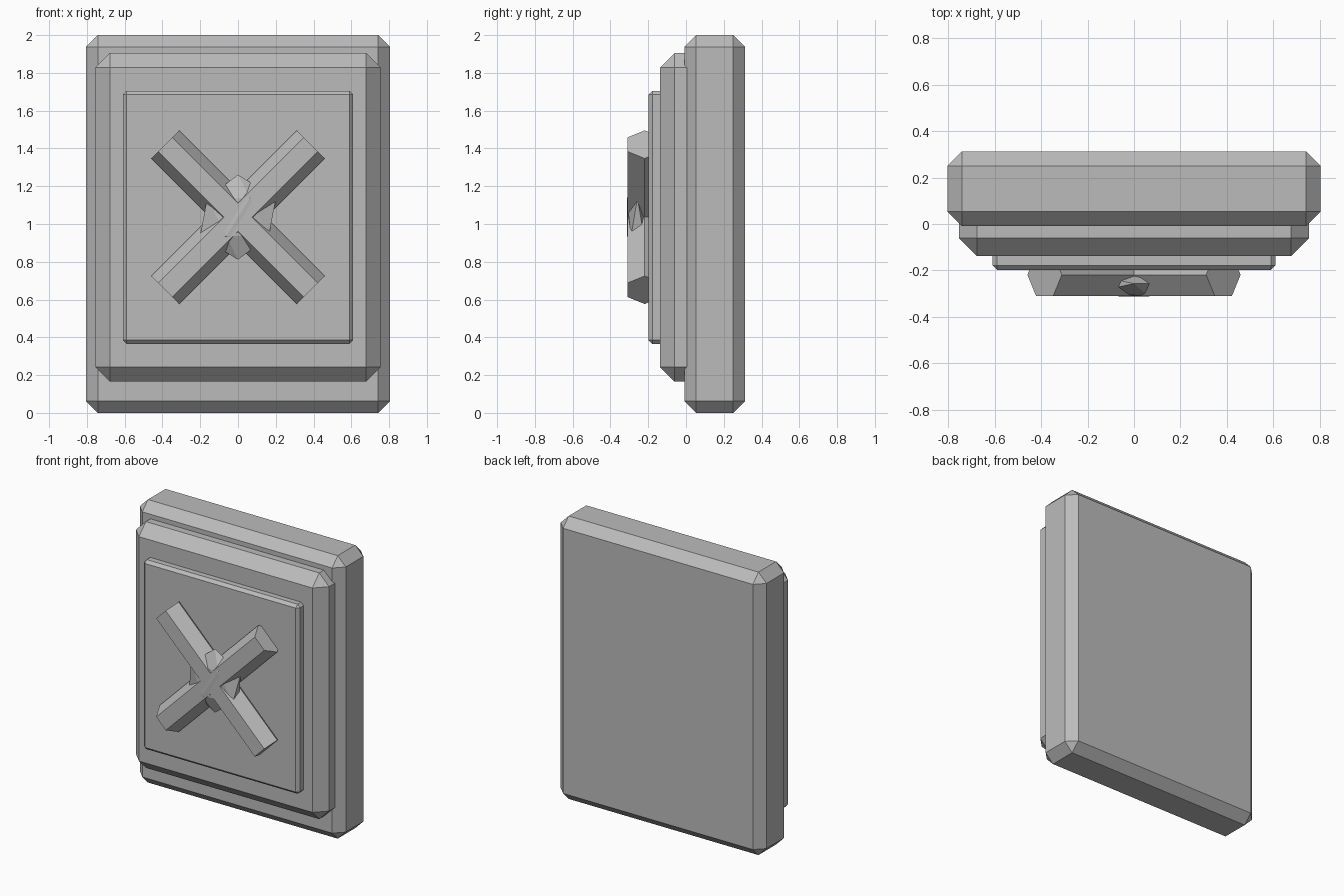
import bpy
import math
from mathutils import Matrix

cube = bpy.data.objects.get("Cube")
if cube:
    bpy.data.objects.remove(cube, do_unlink=True)

stone = bpy.data.materials.new("stone_grey")
stone.use_nodes = True
GREY = (0.5, 0.5, 0.5, 1)
stone.diffuse_color = GREY
stone.node_tree.nodes["Principled BSDF"].inputs["Base Color"].default_value = GREY


def finish(name):
    obj = bpy.context.object
    obj.name = name
    obj.data.materials.append(stone)
    return obj


def chamfered_slab(name, half_x, y_front, y_back, z_low, z_high, chamfer):
    """Box with a single flat chamfer on every edge."""
    bpy.ops.mesh.primitive_cube_add(size=1)
    obj = finish(name)
    obj.data.transform(Matrix.Diagonal((2 * half_x, y_back - y_front, z_high - z_low, 1)))
    obj.location = (0, (y_front + y_back) / 2, (z_low + z_high) / 2)
    bevel = obj.modifiers.new("chamfer", 'BEVEL')
    bevel.width = chamfer
    bevel.segments = 1


# Stepped tablet: back slab, raised frame and front panel
chamfered_slab("back_slab", 0.805, -0.009, 0.313, 0, 2, 0.063)
chamfered_slab("raised_frame", 0.755, -0.138, 0.11, 0.165, 1.905, 0.077)
chamfered_slab("front_panel", 0.61, -0.198, -0.05, 0.365, 1.705, 0.02)

# Two crossed hexagonal bars, each with a flat side facing forward
CENTRE_Z = 1.036
for name, angle in (("rising_bar", 45), ("falling_bar", -45)):
    bpy.ops.mesh.primitive_cylinder_add(vertices=6, radius=0.105, depth=1.09)
    bar = finish(name)
    bar.data.transform(Matrix.Rotation(math.radians(90), 4, 'Z'))
    bar.location = (0, -0.219, CENTRE_Z)
    bar.rotation_euler = (0, math.radians(angle), 0)

# Flattened faceted gem showing between the bars
bpy.ops.mesh.primitive_ico_sphere_add(subdivisions=1, radius=1)
gem = finish("centre_gem")
gem.data.transform(Matrix.Diagonal((0.225, 0.065, 0.225, 1)))
gem.location = (0, -0.257, CENTRE_Z)
